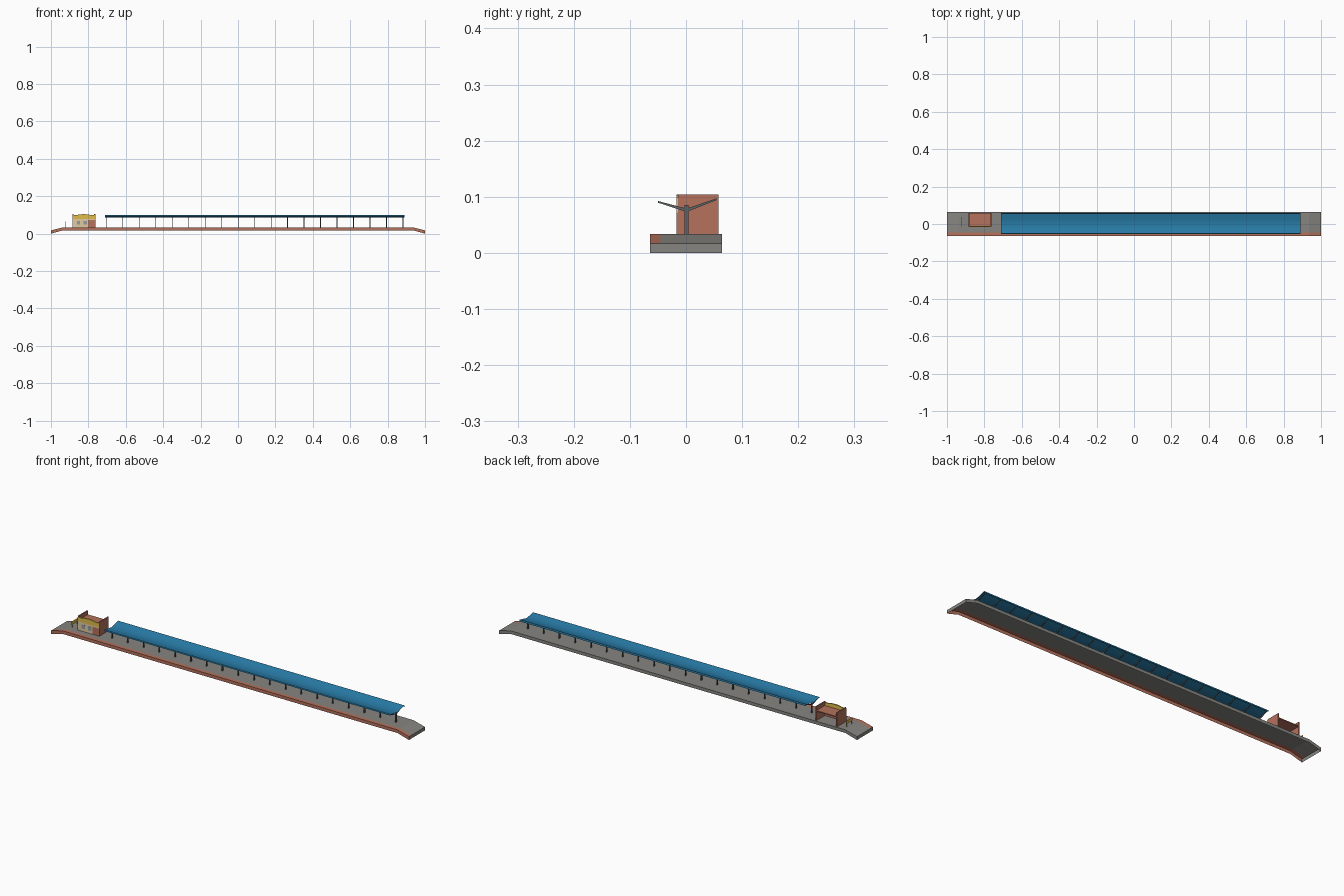
import bpy, bmesh, math

if "Cube" in bpy.data.objects:
    bpy.data.objects.remove(bpy.data.objects["Cube"])


def mat(name, r, g, b):
    m = bpy.data.materials.new(name)
    m.diffuse_color = (r, g, b, 1)
    m.use_nodes = True
    m.node_tree.nodes["Principled BSDF"].inputs["Base Color"].default_value = m.diffuse_color
    return m


GREY = mat("concrete grey", 0.24, 0.235, 0.22)
BRICK = mat("brick red", 0.46, 0.165, 0.108)
BLUE = mat("canopy blue", 0.022, 0.205, 0.4)
STEEL = mat("dark steel", 0.11, 0.13, 0.13)
CREAM = mat("cream render", 0.76, 0.6, 0.36)
YELLOW = mat("yellow trim", 0.75, 0.5, 0.07)
GLASS = mat("window grey", 0.3, 0.33, 0.33)


def make(name, bm, *mats, recalc=True):
    if recalc:
        bmesh.ops.recalc_face_normals(bm, faces=bm.faces)
    me = bpy.data.meshes.new(name)
    bm.to_mesh(me)
    bm.free()
    ob = bpy.data.objects.new(name, me)
    bpy.context.collection.objects.link(ob)
    for m in mats:
        me.materials.append(m)
    return ob


def extrude(bm, pts, vec):
    """Closed prism from an outline of 3D points."""
    f = bm.faces.new([bm.verts.new(p) for p in pts])
    ex = bmesh.ops.extrude_face_region(bm, geom=[f])
    vs = [g for g in ex["geom"] if isinstance(g, bmesh.types.BMVert)]
    bmesh.ops.translate(bm, verts=vs, vec=vec)
    # keep the starting cap so that the prism is closed
    if f.is_valid is False or len(bm.faces) == 0:
        return
    bm.normal_update()


def add_box(bm, x0, x1, y0, y1, z0, z1):
    extrude(bm, [(x0, y0, z0), (x1, y0, z0), (x1, y1, z0), (x0, y1, z0)], (0, 0, z1 - z0))


def box(name, m, *dims):
    bm = bmesh.new()
    add_box(bm, *dims)
    return make(name, bm, m)


# Platform: hollow bent shell with ramped ends and a brick strip along the front
bm = bmesh.new()
outline = [(-1, 0), (-0.935, 0.018), (0.935, 0.018), (1, 0),
           (1, 0.017), (0.935, 0.034), (-0.935, 0.034), (-1, 0.017)]
extrude(bm, [(x, -0.064, z) for x, z in outline], (0, 0.128, 0))
geom = bm.verts[:] + bm.edges[:] + bm.faces[:]
bmesh.ops.bisect_plane(bm, geom=geom, plane_co=(0, -0.045, 0), plane_no=(0, 1, 0))
bmesh.ops.recalc_face_normals(bm, faces=bm.faces)
for f in bm.faces:
    c = f.calc_center_median()
    f.material_index = int(c.y < -0.045 and abs(f.normal.x) < 0.9)
under = [f for f in bm.faces if f.normal.z < -0.5]
bmesh.ops.delete(bm, geom=under, context='FACES')
make("platform", bm, GREY, BRICK, recalc=False)

# Canopy: long butterfly sheet with turned-down edges, valley over the posts
X0, X1 = -0.71, 0.89
sheet = [(-0.0535, 0.089), (-0.052, 0.095), (-0.026, 0.0905), (0.001, 0.086),
         (0.028, 0.0925), (0.056, 0.0995), (0.0575, 0.091)]
bm = bmesh.new()
rows = [[bm.verts.new((x, y, z)) for y, z in sheet] for x in (X0, X1)]
for i in range(len(sheet) - 1):
    bm.faces.new((rows[0][i], rows[1][i], rows[1][i + 1], rows[0][i + 1]))
roof = make("canopy_roof", bm, BLUE, recalc=False)
bpy.context.view_layer.objects.active = roof
roof.select_set(True)
bpy.ops.object.shade_smooth_by_angle(angle=math.radians(40))
roof.select_set(False)

# Posts with two raking arms each
bm = bmesh.new()
N = 19
for i in range(N):
    x = -0.704 + i * (0.882 + 0.704) / (N - 1)
    add_box(bm, x - 0.002, x + 0.002, -0.0025, 0.0045, 0.034, 0.085)
    for y, z in ((-0.05, 0.0925), (0.054, 0.097)):
        arm = [(x - 0.0015, 0.001, 0.073), (x - 0.0015, y, z - 0.003),
               (x - 0.0015, y, z), (x - 0.0015, 0.001, 0.079)]
        extrude(bm, arm, (0.003, 0, 0))
make("canopy_posts", bm, STEEL)

# Shelter building: end walls, recessed roof, front wall, open back
L, R, F, B = -0.885, -0.763, -0.0145, 0.058
for side, x in (("left", L), ("right", R - 0.006)):
    box(side + "_end_wall", BRICK, x, x + 0.006, F, B, 0.034, 0.104)
box("shelter_roof", BRICK, L + 0.006, R - 0.006, F + 0.006, B, 0.08, 0.085)
box("shelter_front_wall", BRICK, L + 0.006, R - 0.006, F + 0.001, F + 0.006, 0.034, 0.08)

# Painted front plates
box("front_render", CREAM, L, R - 0.038, F - 0.002, F, 0.034, 0.078)
box("front_brick_panel", BRICK, R - 0.038, R, F - 0.002, F, 0.034, 0.072)
box("front_cream_band", CREAM, R - 0.038, R, F - 0.002, F, 0.072, 0.078)
for i, x in enumerate((-0.862, -0.825)):
    box(f"window_{i + 1}", GLASS, x, x + 0.018, F - 0.0027, F - 0.002, 0.048, 0.068)

# Yellow parapet with a raised curved middle
bm = bmesh.new()
mid = (L + R) / 2
pts = [(L, 0.078), (R, 0.078), (R, 0.099)]
pts += [(mid + 0.034 * math.cos(a), 0.099 + 0.005 * math.sin(a))
        for a in [math.pi * k / 6 for k in range(7)]]
pts += [(L, 0.099)]
extrude(bm, [(x, F - 0.002, z) for x, z in pts], (0, 0.006, 0))
make("yellow_parapet", bm, YELLOW)

# Thin platform sign on two legs, facing along the platform
SX = -0.921
bm = bmesh.new()
for y0, y1, z0, z1 in ((-0.013, 0.038, 0.048, 0.064), (-0.01, -0.006, 0.034, 0.048),
                       (0.031, 0.035, 0.034, 0.048)):
    add_box(bm, SX - 0.0003, SX + 0.0003, y0, y1, z0, z1)
make("platform_sign", bm, YELLOW)
